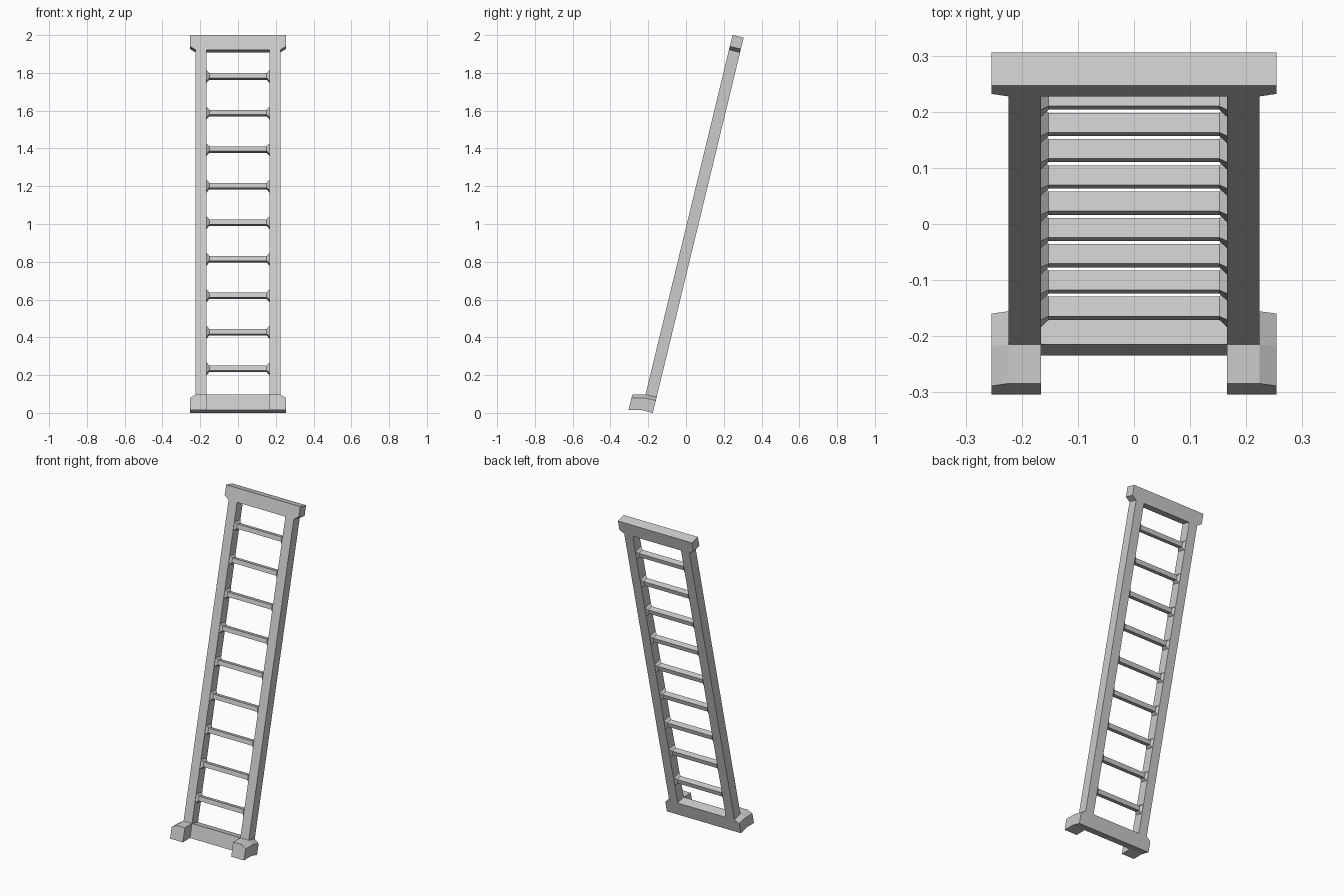
import bpy, bmesh, math
from mathutils import Vector

if "Cube" in bpy.data.objects:
    bpy.data.objects.remove(bpy.data.objects["Cube"])

# Ladder frame of reference: u runs up the rails, v runs backwards through them
TILT = math.atan(0.242)
UP = Vector((0, math.sin(TILT), math.cos(TILT)))
BACK = Vector((0, math.cos(TILT), -math.sin(TILT)))
ORIGIN = Vector((0, -0.1755, 0))
DEPTH = 0.0605
LENGTH = 2.044


def place(x, u, v):
    return ORIGIN + Vector((x, 0, 0)) + UP * u + BACK * v


def finish(name, bm, mirror=False):
    bmesh.ops.recalc_face_normals(bm, faces=bm.faces[:])
    mesh = bpy.data.meshes.new(name)
    bm.to_mesh(mesh)
    bm.free()
    obj = bpy.data.objects.new(name, mesh)
    bpy.context.collection.objects.link(obj)
    if mirror:
        mod = obj.modifiers.new("Mirror", 'MIRROR')
        mod.use_clip = True
    return obj


def prism(name, profile, v, direction):
    """Extrude a half outline (x, u) and mirror it across x = 0."""
    bm = bmesh.new()
    face = bm.faces.new([bm.verts.new(place(x, u, v)) for x, u in profile])
    ext = bmesh.ops.extrude_face_region(bm, geom=[face], use_keep_orig=True)
    moved = [g for g in ext['geom'] if isinstance(g, bmesh.types.BMVert)]
    bmesh.ops.translate(bm, verts=moved, vec=direction)
    # open the seam on the mirror plane
    seam = [f for f in bm.faces if all(abs(p.co.x) < 1e-6 for p in f.verts)]
    bmesh.ops.delete(bm, geom=seam, context='FACES_ONLY')
    return finish(name, bm, mirror=True)


# Rails with top and bottom crossbars as one flat frame
prism("frame", [
    (0, 0), (0.254, 0), (0.254, 0.067), (0.224, 0.085),
    (0.224, 1.963), (0.254, 1.982), (0.254, LENGTH), (0, LENGTH),
    (0, 1.963), (0.166, 1.963), (0.166, 0.085), (0, 0.085)],
    0, BACK * -DEPTH)

# Feet bending forward, level with the ground
prism("feet", [
    (0.166, 0), (0.254, 0), (0.254, 0.067), (0.224, 0.085), (0.166, 0.085)],
    -DEPTH, Vector((0, -0.07, 0)))


# Rungs, flared where they meet the rails
def rung(index, u):
    bm = bmesh.new()
    rings = []
    for x, hu, hv in [(-0.166, 0.028, 0.028), (-0.152, 0.0135, 0.018),
                      (0.152, 0.0135, 0.018), (0.166, 0.028, 0.028)]:
        rings.append([bm.verts.new(place(x, u + a * hu, -DEPTH / 2 + b * hv))
                      for a, b in [(-1, -1), (1, -1), (1, 1), (-1, 1)]])
    for r, s in zip(rings, rings[1:]):
        for i in range(4):
            j = (i + 1) % 4
            bm.faces.new((r[i], r[j], s[j], s[i]))
    bm.faces.new(rings[0])
    bm.faces.new(rings[-1])
    finish(f"rung_{index}", bm)


for k in range(9):
    rung(k + 1, 0.233 + 0.199 * k)
